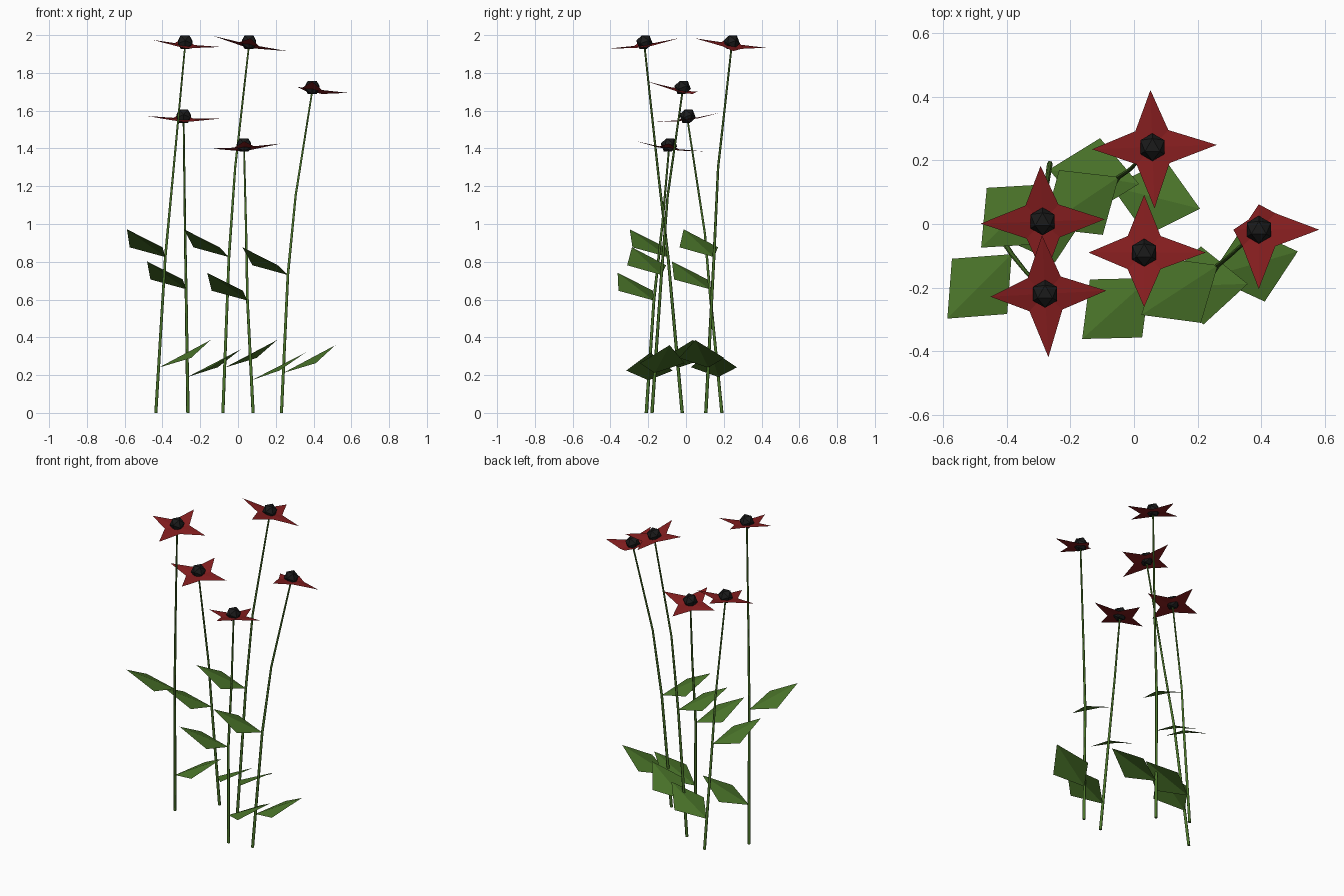
import bpy, bmesh
from math import radians
from mathutils import Vector, Matrix

cube = bpy.data.objects.get("Cube")
if cube:
    bpy.data.objects.remove(cube)


def material(name, colour):
    mat = bpy.data.materials.new(name)
    mat.use_nodes = True
    mat.diffuse_color = (*colour, 1)
    shader = mat.node_tree.nodes["Principled BSDF"]
    shader.inputs["Base Color"].default_value = (*colour, 1)
    return mat


GREEN = material("leaf green", (0.07, 0.178, 0.023))
RED = material("petal red", (0.24, 0.013, 0.014))
BLACK = material("seed black", (0.011, 0.011, 0.011))


def add_object(name, bm, mat):
    mesh = bpy.data.meshes.new(name)
    bm.to_mesh(mesh)
    bm.free()
    mesh.materials.append(mat)
    obj = bpy.data.objects.new(name, mesh)
    bpy.context.collection.objects.link(obj)


# Slim tapered stem swept along a bent path
def stem(name, path):
    curve = bpy.data.curves.new(name, "CURVE")
    curve.dimensions = "3D"
    curve.bevel_depth = 0.009
    curve.bevel_resolution = 1
    curve.use_fill_caps = True
    spline = curve.splines.new("POLY")
    spline.points.add(len(path) - 1)
    for i, (point, position) in enumerate(zip(spline.points, path)):
        point.co = (*position, 1)
        point.radius = 1 - 0.15 * i
    curve.materials.append(GREEN)
    obj = bpy.data.objects.new(name, curve)
    bpy.context.collection.objects.link(obj)


# Diamond leaf rising from its joint, folded so both side corners droop
def leaf(name, joint, heading):
    length, rise, half_width, droop = 0.287, 0.147, 0.123, 0.022
    turn = Matrix.Rotation(radians(heading), 3, "Z")
    bm = bmesh.new()
    base = bm.verts.new(joint)
    tip = bm.verts.new(joint + turn @ Vector((length, 0, rise)))
    for side in (-half_width, half_width):
        corner = turn @ Vector((length / 2, side, rise / 2 - droop))
        corner = bm.verts.new(joint + corner)
        bm.faces.new((base, corner, tip) if side < 0 else (base, tip, corner))
    add_object(name, bm, GREEN)


# Four-pointed star, twisted about z and tilted by its slopes along x and y
def petals(name, centre, slope, twist, reach):
    turn = Matrix.Rotation(radians(twist), 2)
    directions = [turn @ Vector(d) for d in ((1, 0), (0, 1), (-1, 0), (0, -1))]

    def tilted(flat, lift):
        return centre + Vector((flat.x, flat.y, flat.dot(slope) + lift))

    bm = bmesh.new()
    middle = bm.verts.new(centre)
    ring = []
    for i, direction in enumerate(directions):
        j = (i + 1) % len(directions)
        notch = min(0.052, (reach[i] + reach[j]) / 5)
        ring.append(bm.verts.new(tilted(direction * reach[i], 0.012)))
        ring.append(bm.verts.new(tilted((direction + directions[j]) * notch, 0)))
    for i, vert in enumerate(ring):
        bm.faces.new((middle, vert, ring[(i + 1) % len(ring)]))
    add_object(name, bm, RED)


# Twenty-sided seed head resting with a flat face upward
def seed_head(name, centre):
    bm = bmesh.new()
    bmesh.ops.create_icosphere(bm, subdivisions=1, radius=0.0445)
    bm.normal_update()
    top = bm.faces[:][0]
    upright = top.normal.rotation_difference(Vector((0, 0, 1))).to_matrix()
    bmesh.ops.rotate(bm, matrix=upright, verts=bm.verts)
    point = top.verts[0].co.copy()
    point.z = 0
    facing = point.rotation_difference(Vector((0, 1, 0))).to_matrix()
    bmesh.ops.rotate(bm, matrix=facing, verts=bm.verts)
    bmesh.ops.translate(bm, vec=centre + Vector((0, 0, 0.018)), verts=bm.verts)
    add_object(name, bm, BLACK)


# Two leaves, a bent stem and a star-shaped bloom make one flower
def flower(name, root, joint, bend, head, slope, upper_heading, lower_heading,
           reach, twist=0):
    path = [Vector(p) for p in (root, joint, bend, head)]
    stem(name + "_stem", path)
    leaf(name + "_upper_leaf", path[1], upper_heading)
    leaf(name + "_lower_leaf", path[0].lerp(path[1], 0.29), lower_heading)
    petals(name + "_petals", path[-1], Vector(slope), twist, reach)
    seed_head(name + "_seed_head", path[-1])


flower("front_right_flower",
       root=(-0.435, -0.02, 0), joint=(-0.385, -0.095, 0.825),
       bend=(-0.345, -0.145, 1.25), head=(-0.28, -0.22, 1.945),
       slope=(-0.11, 0.14), upper_heading=225, lower_heading=16,
       reach=(0.193, 0.185, 0.172, 0.2), twist=3)
flower("back_right_flower",
       root=(-0.265, 0.19, 0), joint=(-0.275, 0.125, 0.655),
       bend=(-0.28, 0.1, 0.95), head=(-0.288, 0.008, 1.553),
       slope=(-0.04, 0.14), upper_heading=224, lower_heading=-9,
       reach=(0.196, 0.175, 0.195, 0.178), twist=2)
flower("back_flower",
       root=(-0.08, 0.105, 0), joint=(-0.048, 0.148, 0.825),
       bend=(-0.015, 0.17, 1.3), head=(0.058, 0.242, 1.945),
       slope=(-0.2, -0.14), upper_heading=214, lower_heading=-14,
       reach=(0.203, 0.18, 0.19, 0.193), twist=2)
flower("front_flower",
       root=(0.08, -0.21, 0), joint=(0.05, -0.17, 0.595),
       bend=(0.042, -0.125, 1), head=(0.032, -0.09, 1.4),
       slope=(0.07, -0.15), upper_heading=222, lower_heading=2,
       reach=(0.194, 0.182, 0.175, 0.172))
flower("left_flower",
       root=(0.23, -0.18, 0), joint=(0.264, -0.13, 0.73),
       bend=(0.305, -0.097, 1.15), head=(0.393, -0.018, 1.705),
       slope=(-0.12, -0.2), upper_heading=213, lower_heading=16,
       reach=(0.19, 0.08, 0.08, 0.187))
